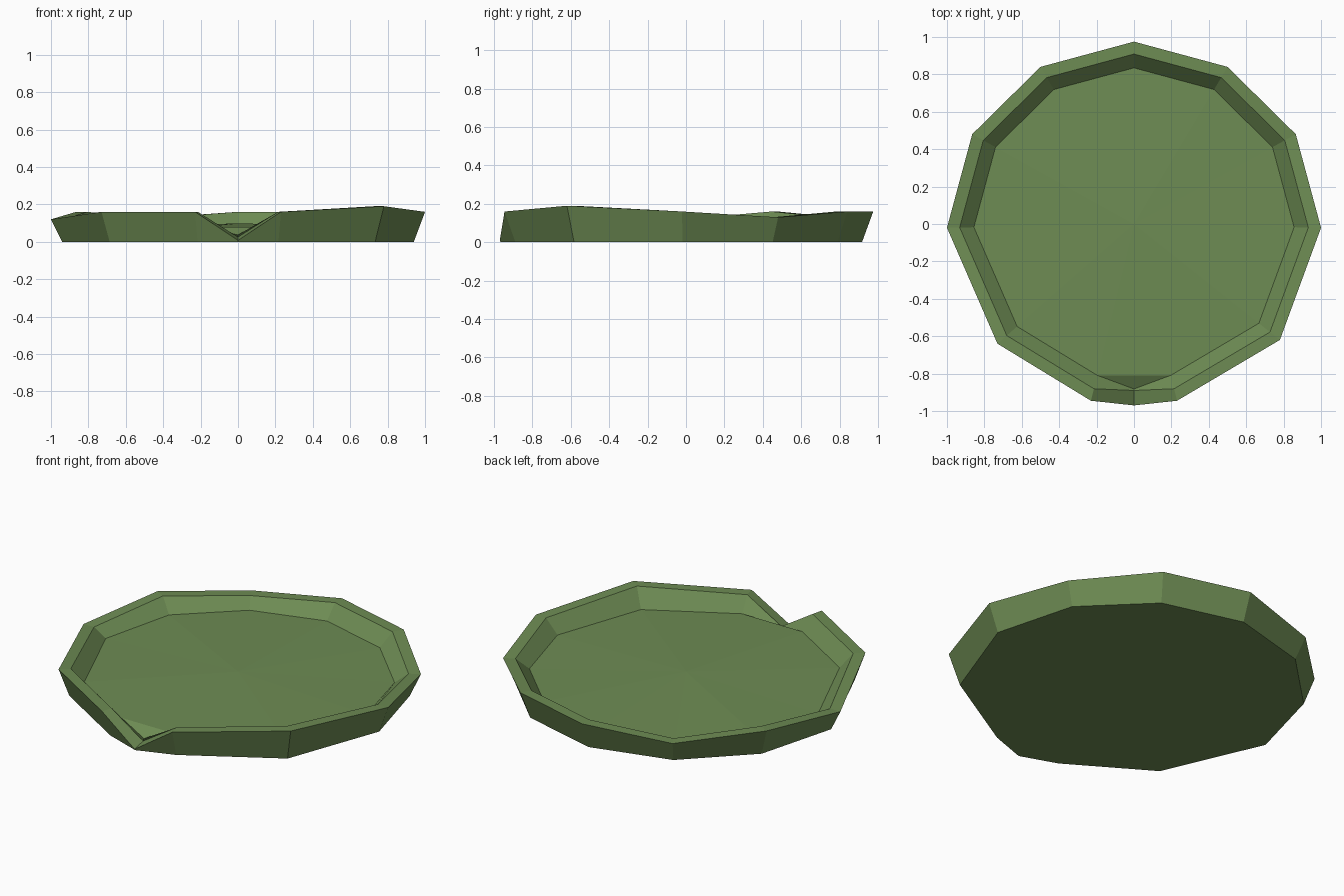
import bpy, bmesh

if "Cube" in bpy.data.objects:
    bpy.data.objects.remove(bpy.data.objects["Cube"])

# outer lip of the leaf: x, y, height (starts at the front notch, goes anticlockwise)
LIP = [(0, -.97, .008), (.23, -.945, .16), (.78, -.62, .19), (1, -.02, .16),
       (.865, .48, .13), (.5, .84, .16), (0, .975, .16), (-.5, .84, .125),
       (-.865, .48, .16), (-1, -.02, .12), (-.73, -.64, .16), (-.23, -.945, .16)]

green = bpy.data.materials.new("leaf green")
green.diffuse_color = (.155, .262, .088, 1)
green.use_nodes = True
green.node_tree.nodes["Principled BSDF"].inputs["Base Color"].default_value = green.diffuse_color

bm = bmesh.new()


def ring(scale, height, notch):
    """Scaled copy of the lip outline; the notch point is placed separately."""
    pts = [notch] + [(x * scale, y * scale, height(z)) for x, y, z in LIP[1:]]
    return [bm.verts.new(p) for p in pts]


base = ring(.94, lambda z: 0, (0, -.965, 0))
outer = ring(1, lambda z: z, LIP[0])
inner = ring(.932, lambda z: z, (0, -.89, .025))
floor = ring(.856, lambda z: .05 + z * .18, (0, -.882, .037))

# outer wall, lip and inner wall
for low, high in ((base, outer), (outer, inner), (inner, floor)):
    for i in range(12):
        j = (i + 1) % 12
        bm.faces.new((low[i], low[j], high[j], high[i]))

# underside and gently domed floor, with a small spout triangle at the notch
bm.faces.new(base[::-1])
bm.faces.new((floor[11], floor[0], floor[1]))
centre = bm.verts.new((0, 0, .098))
for i in range(1, 12):
    j = i + 1 if i < 11 else 1
    bm.faces.new((floor[i], floor[j], centre))

bmesh.ops.recalc_face_normals(bm, faces=bm.faces[:])
mesh = bpy.data.meshes.new("lily_pad")
bm.to_mesh(mesh)
bm.free()
mesh.materials.append(green)
pad = bpy.data.objects.new("lily_pad", mesh)
bpy.context.collection.objects.link(pad)
